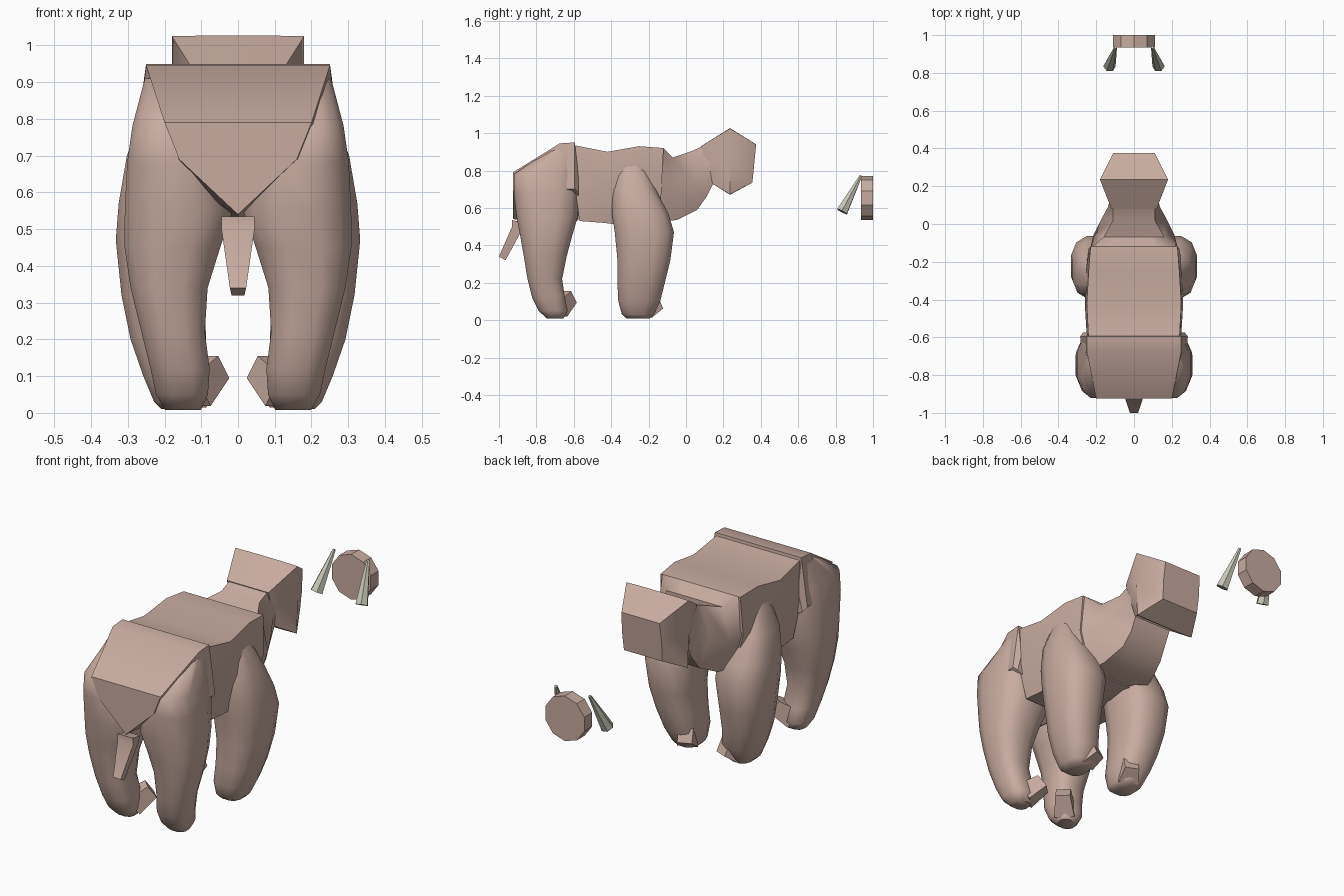
import bpy, bmesh, math
from mathutils import Vector

if "Cube" in bpy.data.objects:
    bpy.data.objects.remove(bpy.data.objects["Cube"])


def material(name, col):
    m = bpy.data.materials.new(name)
    m.diffuse_color = (*col, 1)
    m.use_nodes = True
    m.node_tree.nodes["Principled BSDF"].inputs["Base Color"].default_value = m.diffuse_color
    return m


SKIN = material("dusty pink skin", (0.58, 0.41, 0.35))
TUSK = material("bone grey", (0.58, 0.57, 0.47))


def loft(name, rings, mat=SKIN, angle=40, mirror=False):
    """Skin a list of equal-length rings and cap both ends."""
    bm = bmesh.new()
    vs = [[bm.verts.new(p) for p in r] for r in rings]
    n = len(vs[0])
    for a, b in zip(vs, vs[1:]):
        for i in range(n):
            j = (i + 1) % n
            bm.faces.new((a[i], a[j], b[j], b[i]))
    bm.faces.new(vs[0][::-1])
    bm.faces.new(vs[-1])
    bmesh.ops.recalc_face_normals(bm, faces=bm.faces)
    me = bpy.data.meshes.new(name)
    bm.to_mesh(me)
    bm.free()
    me.materials.append(mat)
    ob = bpy.data.objects.new(name, me)
    bpy.context.collection.objects.link(ob)
    bpy.context.view_layer.objects.active = ob
    ob.select_set(True)
    if angle:
        bpy.ops.object.shade_smooth_by_angle(angle=math.radians(angle))
    ob.select_set(False)
    if mirror:
        ob.modifiers.new("mirror", 'MIRROR')
    return ob


def leg_ring(z, x0, x1, y0, y1, tilt=0.0, n=12):
    """Rounded-box ring; tilt raises the front edge."""
    pts = []
    for i in range(n):
        a = 2 * math.pi * (i + 0.5) / n
        c, s = math.cos(a), math.sin(a)
        c = math.copysign(abs(c) ** 0.75, c)
        s = math.copysign(abs(s) ** 0.75, s)
        pts.append(((x0 + x1) / 2 + c * (x1 - x0) / 2,
                    (y0 + y1) / 2 + s * (y1 - y0) / 2, z + tilt * s))
    return pts


def slab(yt, zt, yb, zb, wt, wm, wb, bulge=0.0):
    """Eight-point cross-section between a top line and a bottom line."""
    def at(f, w):
        return (w, yt + (yb - yt) * f, zt + (zb - zt) * f)
    right = [at(-bulge, wt * .5), at(0, wt), at(.5, wm), at(1, wb), at(1 + bulge, wb * .5)]
    return right + [(-x, y, z) for x, y, z in right[::-1]]


# Rump: wide top plate, V-shaped back
def rump_ring(y, w, t, w2, m, b):
    return [(-w, y, t), (w, y, t), (w2, y, m), (0, y, b), (-w2, y, m)]


loft("rump", [rump_ring(-.925, .20, .79, .16, .69, .54),
              rump_ring(-.675, .25, .945, .28, .70, .52),
              rump_ring(-.595, .25, .95, .285, .70, .52),
              rump_ring(-.575, .245, .78, .27, .68, .54)], angle=30)

# Torso
loft("torso", [slab(-.62, .94, -.57, .53, .24, .25, .22),
               slab(-.42, .90, -.44, .52, .25, .26, .22),
               slab(-.25, .93, -.27, .50, .24, .26, .20),
               slab(-.12, .92, -.14, .52, .23, .24, .18)], angle=50)

# Chest and neck
loft("neck", [slab(-.12, .92, -.16, .525, .22, .235, .17),
              slab(-.07, .87, -.05, .535, .16, .215, .15),
              slab(.02, .90, .06, .59, .11, .165, .12),
              slab(.08, .925, .11, .66, .11, .135, .11),
              slab(.12, .95, .15, .74, .12, .13, .11)], angle=60)

# Head: blunt wedge, widest in the middle
loft("head", [slab(.08, .93, .14, .73, .12, .12, .11),
              slab(.235, 1.025, .235, .672, .18, .18, .175, .005),
              slab(.375, .94, .355, .735, .11, .115, .11)], angle=50)

# Rear legs
loft("rear_leg", [leg_ring(.91, .13, .255, -.73, -.59),
                  leg_ring(.78, .10, .29, -.925, -.575),
                  leg_ring(.68, .045, .305, -.925, -.57),
                  leg_ring(.55, .01, .312, -.91, -.575),
                  leg_ring(.45, .045, .312, -.89, -.605),
                  leg_ring(.34, .08, .295, -.87, -.635),
                  leg_ring(.22, .088, .265, -.85, -.66),
                  leg_ring(.12, .075, .24, -.825, -.645),
                  leg_ring(.05, .08, .225, -.79, -.63),
                  leg_ring(.008, .10, .20, -.745, -.655)], angle=60, mirror=True)

# Front legs
loft("front_leg", [leg_ring(.83, .13, .25, -.37, -.22),
                   leg_ring(.70, .11, .305, -.395, -.16),
                   leg_ring(.57, .07, .328, -.40, -.09),
                   leg_ring(.47, .07, .336, -.385, -.06),
                   leg_ring(.32, .085, .32, -.37, -.08),
                   leg_ring(.20, .085, .295, -.37, -.11),
                   leg_ring(.10, .075, .26, -.365, -.135),
                   leg_ring(.03, .085, .23, -.345, -.17),
                   leg_ring(.01, .10, .21, -.32, -.19)], angle=60, mirror=True)


# Curled toes: tapered four-sided blocks
def toe(name, start, end, r0, r1):
    a, b = Vector(start), Vector(end)
    d = (b - a).normalized()
    u = d.cross(Vector((0, 0, 1))).normalized()
    v = u.cross(d)
    rings = [[p + (u * su + v * sv) * r for su, sv in ((1, 1), (-1, 1), (-1, -1), (1, -1))]
             for p, r in ((a, r0), (b, r1))]
    loft(name, rings, angle=30, mirror=True)


toe("rear_toe", (.13, -.69, .06), (.065, -.625, .125), .05, .037)
toe("front_toe", (.14, -.22, .06), (.11, -.15, .095), .05, .036)

# Tail
loft("tail", [[(-w, y0, z0), (w, y0, z0), (w * .8, y1, z1), (-w * .8, y1, z1)]
              for w, y0, z0, y1, z1 in ((.045, -.93, .535, -.86, .52),
                                        (.045, -.93, .50, -.875, .485),
                                        (.022, -1.0, .34, -.965, .32))], angle=30)

# Snout disc
loft("snout", [[(.118 * math.sin(i * math.pi / 5), y, .653 + .118 * math.cos(i * math.pi / 5))
                for i in range(10)] for y in (.935, 1.0)], angle=0)

# Tusks: six-sided cones, narrow end upward
tip, base = Vector((.098, .935, .772)), Vector((.130, .835, .58))
axis = (tip - base).normalized()
side = axis.cross(Vector((0, 1, 0))).normalized()
up = side.cross(axis)
loft("tusk", [[p + (side * math.cos(i * math.pi / 3) + up * math.sin(i * math.pi / 3)) * r
               for i in range(6)] for p, r in ((base, .033), (tip, .008))],
     TUSK, angle=0, mirror=True)
